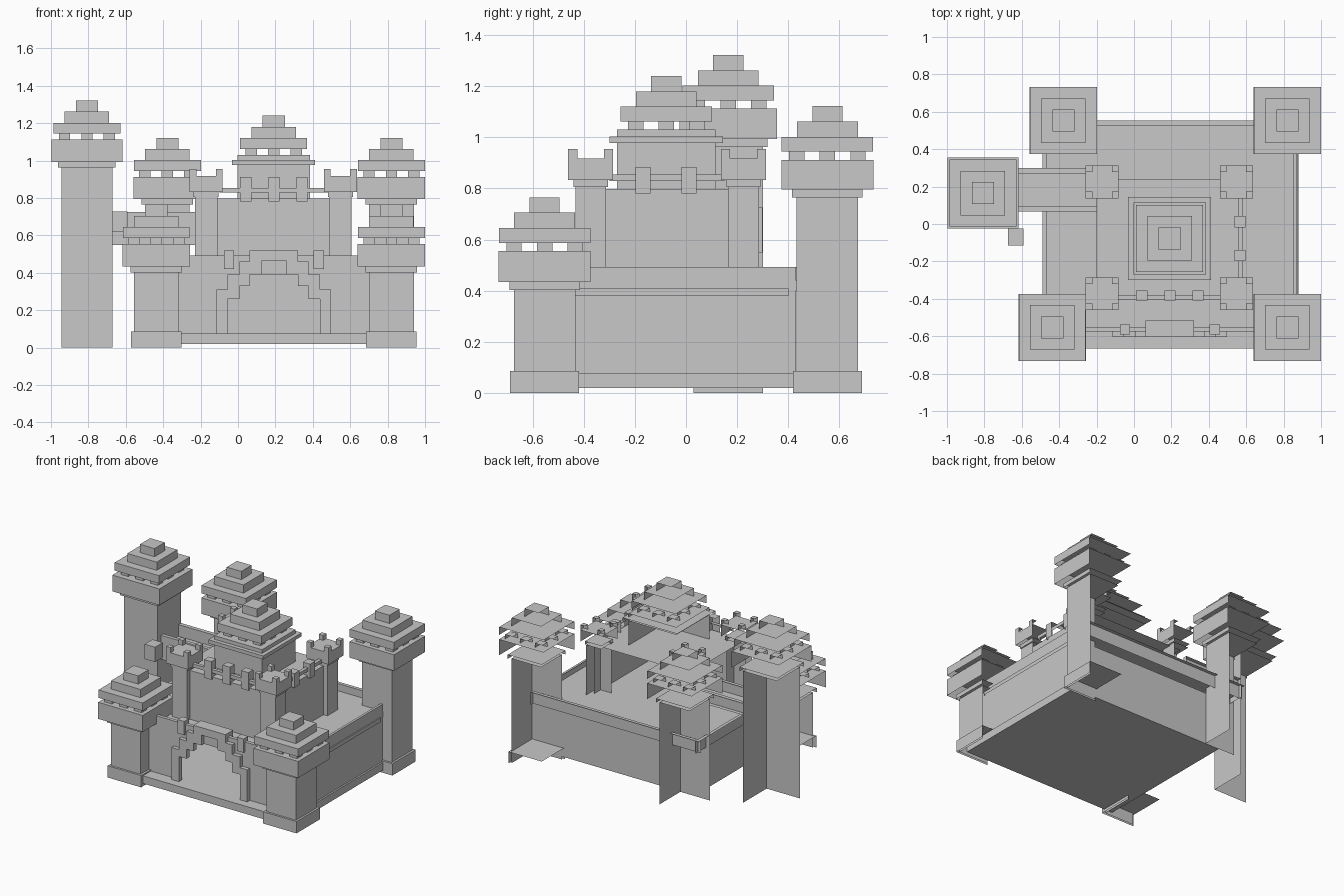
import bpy
import bmesh
from mathutils import Vector

cube = bpy.data.objects.get("Cube")
if cube:
    bpy.data.objects.remove(cube, do_unlink=True)

stone = bpy.data.materials.new("grey_stone")
stone.use_nodes = True
stone.diffuse_color = (0.58, 0.58, 0.58, 1)
stone.node_tree.nodes["Principled BSDF"].inputs["Base Color"].default_value = (0.58, 0.58, 0.58, 1)

SIDES = {"left": Vector((1, 0, 0)), "right": Vector((-1, 0, 0)), "front": Vector((0, -1, 0)),
         "back": Vector((0, 1, 0)), "top": Vector((0, 0, 1)), "bottom": Vector((0, 0, -1))}
SHELL = ("left", "front", "top")


def build(name, boxes, sides=SHELL):
    """One object from boxes, each keeping only the named sides."""
    bm = bmesh.new()
    for x0, x1, y0, y1, z0, z1 in boxes:
        for v in bmesh.ops.create_cube(bm, size=1)["verts"]:
            v.co.x = x1 if v.co.x > 0 else x0
            v.co.y = y1 if v.co.y > 0 else y0
            v.co.z = z1 if v.co.z > 0 else z0
    bm.normal_update()
    hidden = [f for f in bm.faces if not any(f.normal.dot(SIDES[s]) > 0.5 for s in sides)]
    bmesh.ops.delete(bm, geom=hidden, context="FACES")
    mesh = bpy.data.meshes.new(name)
    bm.to_mesh(mesh)
    bm.free()
    mesh.materials.append(stone)
    bpy.context.collection.objects.link(bpy.data.objects.new(name, mesh))


def block(cx, cy, half, z0, z1):
    return (cx - half, cx + half, cy - half, cy + half, z0, z1)


def roof(cx, cy, z):
    """Ring of short piers carrying a three-step pyramid."""
    piers = [block(cx + i * 0.12, cy + j * 0.12, 0.03, z, z + 0.032)
             for i in (-1, 0, 1) for j in (-1, 0, 1) if i or j]
    steps = [block(cx, cy, h, z + a, z + b) for h, a, b in
             ((0.179, 0.032, 0.09), (0.119, 0.09, 0.15), (0.059, 0.15, 0.21))]
    return piers + steps


def tower(name, cx, cy, bottom, collar, cap, top, shaft=0.12, cap_half=0.18, foot=False):
    parts = [block(cx, cy, shaft, bottom, collar),
             block(cx, cy, shaft + 0.018, collar, cap),
             block(cx, cy, cap_half, cap, top)]
    if foot:
        parts.append(block(cx, cy, 0.135, 0, 0.086))
    build(name, parts + roof(cx, cy, top))


# Main enclosure, with a raised deck overhanging the back and right walls
build("foundation", [(-0.37, 0.88, -0.666, 0.43, 0.02, 0.076)], tuple(SIDES))
build("side_and_back_walls", [(-0.37, 0.868, -0.575, 0.43, 0.076, 0.405)],
      ("left", "right", "back"))
build("deck", [(-0.465, 0.868, -0.56, 0.527, 0.4, 0.44)], ("left", "top"))
build("side_string_course", [(0.8, 0.876, -0.5, 0.4, 0.38, 0.408)])

# Thin parapets round the deck
build("front_parapet", [(-0.4, 0.8, -0.575, -0.55, 0.4, 0.492)])
build("left_parapet", [(0.85, 0.868, -0.56, 0.43, 0.4, 0.493)])
build("back_parapet", [(-0.49, 0.87, 0.527, 0.553, 0.4, 0.493)])
build("right_parapet", [(-0.49, -0.465, -0.56, 0.553, 0.4, 0.493)])

# Front wall, open under the stepped gate and mirrored about its centre
gate = 0.192
wall = [(-0.37, gate - 0.247, 0.076), (gate + 0.247, 0.868, 0.076), (gate - 0.13, gate + 0.13, 0.39)]
for inner, outer, z0 in ((0.185, 0.247, 0.26), (0.13, 0.185, 0.33)):
    wall += [(gate + inner, gate + outer, z0), (gate - outer, gate - inner, z0)]
build("front_wall", [(x0, x1, -0.575, -0.55, z0, 0.405) for x0, x1, z0 in wall], ("front",))

# Gate arch standing proud of the front wall
arch = [(gate - 0.13, gate + 0.13, -0.605, -0.515, 0.465, 0.52)]
for inner, outer, z0, z1 in ((0.247, 0.306, 0.076, 0.31), (0.185, 0.247, 0.26, 0.39),
                             (0.13, 0.185, 0.33, 0.46), (0.064, 0.13, 0.39, 0.465)):
    arch.append((gate + inner, gate + outer, -0.605, -0.57, z0, z1))
    arch.append((gate - outer, gate - inner, -0.605, -0.57, z0, z1))
build("gate_arch", arch)
build("gate_merlons", [(gate + s - 0.027, gate + s + 0.027, -0.592, -0.538, 0.42, 0.52)
                       for s in (-0.24, 0.24)])

# Corner towers and the tall outer tower
tower("front_right_tower", -0.437, -0.553, 0, 0.403, 0.434, 0.555, foot=True)
tower("front_left_tower", 0.82, -0.553, 0, 0.403, 0.434, 0.555, foot=True)
tower("back_right_tower", -0.378, 0.553, 0.02, 0.765, 0.795, 0.912)
tower("back_left_tower", 0.82, 0.553, 0, 0.765, 0.795, 0.912, foot=True)
tower("tall_tower", -0.808, 0.165, 0, 0.962, 0.993, 1.112, shaft=0.136, cap_half=0.19)
build("tall_tower_bracket", [(-0.674, -0.59, -0.115, -0.025, 0.62, 0.728)])

# Bridge from the tall tower to the keep
build("bridge", [(-0.67, -0.2, 0.067, 0.3, 0.55, 0.64),
                 (-0.67, -0.2, 0.067, 0.094, 0.64, 0.725),
                 (-0.67, -0.2, 0.27, 0.3, 0.64, 0.725)])

# Keep with rails and merlons
build("keep_walls", [(-0.2, 0.575, -0.4, 0.24, 0.4, 0.797)])
build("keep_rails", [(-0.1, 0.48, -0.405, -0.38, 0.829, 0.854),
                     (0.555, 0.58, -0.3, 0.15, 0.829, 0.854)])
build("keep_front_merlons", [(x - 0.03, x + 0.03, -0.41, -0.355, 0.78, 0.912)
                             for x in (0.042, 0.192, 0.342)])
build("keep_side_merlons", [(0.537, 0.595, y - 0.03, y + 0.03, 0.78, 0.884)
                            for y in (-0.168, 0.012)])

# Central hall rising out of the keep
cx, cy = 0.191, -0.077
build("central_hall", [block(cx, cy, 0.193, 0.797, 0.977),
                       block(cx, cy, 0.222, 0.977, 1.003),
                       block(cx, cy, 0.193, 1.003, 1.03)] + roof(cx, cy, 1.03))

# Keep corner turrets
for side, tx in (("right", -0.17), ("left", 0.547)):
    for end, ty in (("front", -0.373), ("back", 0.225)):
        parts = [block(tx, ty, 0.06, 0.4, 0.806),
                 block(tx, ty, 0.067, 0.806, 0.833),
                 block(tx, ty, 0.088, 0.833, 0.918)]
        parts += [block(tx + i * 0.07, ty + j * 0.07, 0.018, 0.918, 0.955)
                  for i in (-1, 1) for j in (-1, 1)]
        build(end + "_" + side + "_turret", parts)
